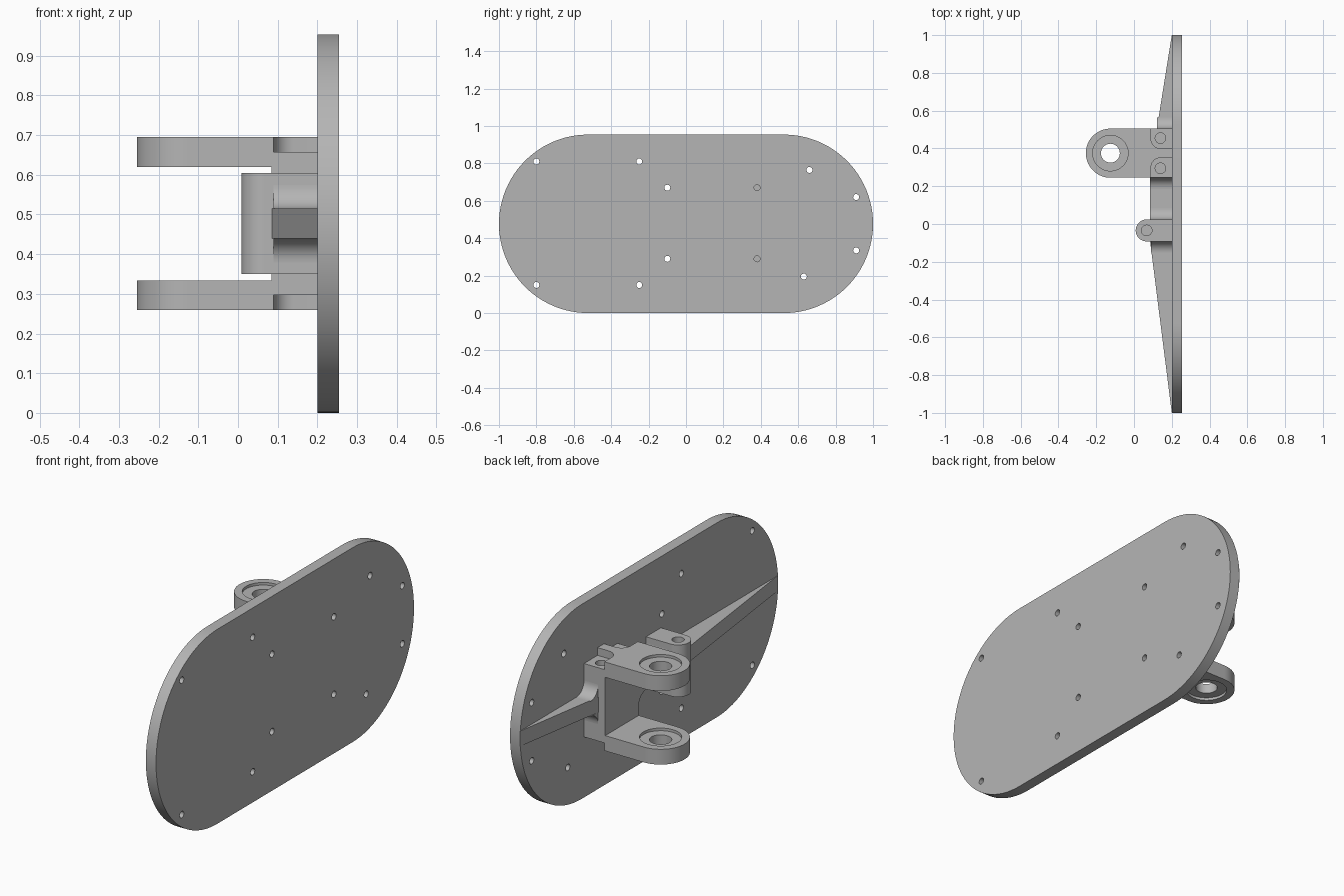
import bpy, bmesh, math
from mathutils import Matrix, Vector

if "Cube" in bpy.data.objects:
    bpy.data.objects.remove(bpy.data.objects["Cube"], do_unlink=True)

grey = bpy.data.materials.new("plain grey")
grey.use_nodes = True
GREY = (0.46, 0.46, 0.46, 1)
grey.diffuse_color = GREY
grey.node_tree.nodes["Principled BSDF"].inputs["Base Color"].default_value = GREY

MID = 0.477           # height of the symmetry plane
FACE = 0.2            # inner face of the plate
HALF_RIB = 0.0375     # half thickness of the ribs
EYE = (-0.125, 0.375)
PIN = (0.067, -0.034)


def arc(cx, cy, r, start, end, n):
    """Points along an arc, angles in degrees."""
    angles = [math.radians(start + (end - start) * i / n) for i in range(n + 1)]
    return [(cx + r * math.cos(a), cy + r * math.sin(a)) for a in angles]


def prism(name, outline, low, high, axis="z"):
    """Extrude an outline: (x, y) along z, or (y, z) along x."""
    bm = bmesh.new()
    place = (lambda p, h: (p[0], p[1], h)) if axis == "z" else (lambda p, h: (h, p[0], p[1]))
    face = bm.faces.new([bm.verts.new(place(p, low)) for p in outline])
    moved = bmesh.ops.extrude_face_region(bm, geom=[face])["geom"]
    step = Vector(place((0, 0), high - low))
    bmesh.ops.translate(bm, vec=step, verts=[v for v in moved if isinstance(v, bmesh.types.BMVert)])
    bmesh.ops.recalc_face_normals(bm, faces=bm.faces)
    mesh = bpy.data.meshes.new(name)
    bm.to_mesh(mesh)
    bm.free()
    mesh.materials.append(grey)
    obj = bpy.data.objects.new(name, mesh)
    bpy.context.collection.objects.link(obj)
    return obj


def disc(center, r, n=32):
    return arc(*center, r, 0, 360, n)[:-1]


def cut(obj, cutters):
    """Subtract each cutter, then remove it."""
    bpy.context.view_layer.objects.active = obj
    for cutter in cutters:
        cutter.hide_render = True
        mod = obj.modifiers.new("cut", "BOOLEAN")
        mod.operation, mod.solver, mod.object = "DIFFERENCE", "EXACT", cutter
        bpy.ops.object.modifier_apply(modifier=mod.name)
        bpy.data.objects.remove(cutter, do_unlink=True)


def flip(obj):
    """Mirror an object's mesh through the symmetry plane."""
    obj.data.transform(Matrix.Translation((0, 0, 2 * MID)) @ Matrix.Scale(-1, 4, (0, 0, 1)))
    obj.data.flip_normals()
    return obj


# Rounded plate with its fixing holes
R = MID
plate = prism("back_plate", arc(1 - R, R, R, -90, 90, 48) + arc(R - 1, R, R, 90, 270, 48),
              FACE, 0.255, "x")
holes = [(-0.8, 0.81), (-0.25, 0.81), (-0.1, 0.67), (0.38, 0.67), (0.66, 0.765), (0.91, 0.62),
         (0.91, 0.335), (0.63, 0.195), (0.38, 0.29), (-0.1, 0.29), (-0.25, 0.15), (-0.8, 0.15)]
cut(plate, [prism("hole", disc(h, 0.016, 20), 0.1, 0.3, "x") for h in holes])

# Block between the two lugs
block = prism("lug_block", [(0.085, 0.245), (FACE, 0.245), (FACE, 0.505), (0.085, 0.505)],
              MID - 0.143, MID + 0.143)

# Forked lugs with bearing recesses and screw pockets
SCREWS = [(0.14, 0.455), (0.14, 0.295)]
lug_outline = [(FACE, 0.245), (FACE, 0.505)] + arc(*EYE, 0.13, 90, 270, 40)
upper_pocket = arc(0.14, 0.45, 0.05, 180, 270, 10) + [(0.22, 0.40), (0.22, 0.55), (0.09, 0.55)]
lower_pocket = [(x, 2 * EYE[1] - y) for x, y in upper_pocket]


def lug_cutters():
    parts = [prism("eye_hole", disc(EYE, 0.05), 0.5, 0.8),
             prism("top_recess", disc(EYE, 0.094, 40), 0.682, 0.8),
             prism("bottom_recess", disc(EYE, 0.094, 40), 0.5, 0.633)]
    parts += [prism("pocket", p, 0.657, 0.8) for p in (upper_pocket, lower_pocket)]
    parts += [prism("screw_hole", disc(s, 0.028, 24), 0.5, 0.8) for s in SCREWS]
    return parts


for side in ("upper", "lower"):
    lug = prism(side + "_lug", lug_outline, 0.62, 0.695)
    cut(lug, lug_cutters())
    drills = [prism("screw_hole", disc(s, 0.028, 24), 0.57, 0.8) for s in SCREWS]
    if side == "lower":
        flip(lug)
        drills = [flip(d) for d in drills]
    cut(block, drills)

# Knuckle with a blind pin hole at each end
knuckle = prism("knuckle", [(FACE, -0.092), (FACE, 0.024)] + arc(*PIN, 0.058, 90, 270, 28),
                MID - 0.1275, MID + 0.1275)
pins = [prism("pin_hole", disc(PIN, 0.028, 24), 0.53, 0.8) for _ in range(2)]
flip(pins[1])
cut(knuckle, pins)

# Ribs along the middle of the plate
ribs = {"front_rib": [(FACE, -1), (FACE, -0.09), (0.085, -0.09)],
        "middle_rib": [(FACE, 0.02), (FACE, 0.25), (0.085, 0.25), (0.085, 0.02)],
        "rear_rib": [(FACE, 0.5), (FACE, 1), (0.12, 0.5)]}
for name, outline in ribs.items():
    prism(name, outline, MID - HALF_RIB, MID + HALF_RIB)

# Concave fillets where the ribs widen into the knuckle and block
F = 0.06
for name, y, way, depth in (("front", -0.092, -1, 0.09), ("knuckle", 0.024, 1, 0.085),
                            ("block", 0.245, -1, 0.085), ("rear", 0.505, 1, 0.123)):
    for label, up in (("upper", 1), ("lower", -1)):
        z = MID + up * HALF_RIB
        curve = [(y + way * (F + a), z + up * (F + b)) for a, b in arc(0, 0, F, 180, 270, 12)]
        prism(f"{name}_{label}_fillet", [(y, z)] + curve, depth, FACE, "x")

# Smooth curved walls, sharp edges
for obj in bpy.context.collection.objects:
    if obj.type == "MESH" and grey.name in obj.data.materials:
        bpy.ops.object.select_all(action="DESELECT")
        obj.select_set(True)
        bpy.context.view_layer.objects.active = obj
        bpy.ops.object.shade_smooth_by_angle(angle=math.radians(30))
